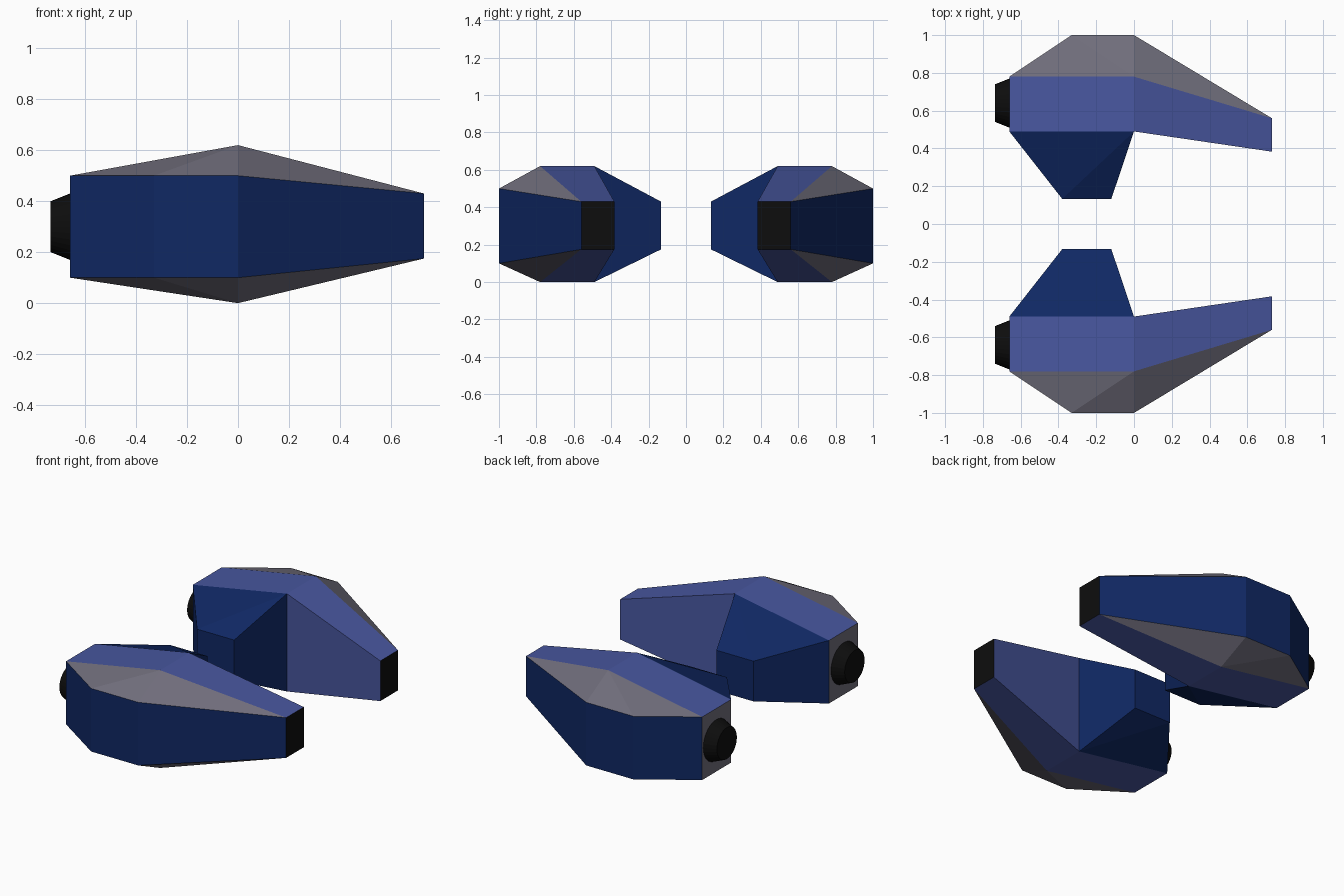
import bpy, bmesh, math

cube = bpy.data.objects.get("Cube")
if cube:
    bpy.data.objects.remove(cube)


def material(name, color):
    m = bpy.data.materials.new(name)
    m.diffuse_color = (*color, 1)
    m.use_nodes = True
    m.node_tree.nodes["Principled BSDF"].inputs["Base Color"].default_value = (*color, 1)
    return m


NAVY, BLUE, GREY, BLACK = range(4)
MATS = [material("navy", (0.005, 0.021, 0.127)),
        material("mid blue", (0.065, 0.095, 0.35)),
        material("warm grey", (0.162, 0.155, 0.2)),
        material("black", (0.004, 0.004, 0.004))]

# Plan corners of one pod: x, y, lower z, upper z
CORNERS = {
    "tail_in": (-0.66, 0.49, 0.10, 0.50),
    "tail_out": (-0.66, 0.78, 0.10, 0.50),
    "out_rear": (-0.33, 1.00, 0.10, 0.50),
    "out_mid": (0.00, 1.00, 0.10, 0.50),
    "nose_out": (0.73, 0.56, 0.175, 0.43),
    "nose_in": (0.73, 0.383, 0.175, 0.43),
    "mid_in": (0.00, 0.49, 0.00, 0.62),
    "fin_front": (-0.12, 0.133, 0.175, 0.43),
    "fin_rear": (-0.38, 0.133, 0.175, 0.43),
    "ridge": (0.00, 0.78, 0.00, 0.62),
}

# Upright walls run around the outline; each has its own colour
OUTLINE = [n for n in CORNERS if n != "ridge"]
WALL_COLORS = {"tail_in": GREY, "nose_out": BLACK, "nose_in": BLUE}

# Panels repeated on the upper and lower side
PANELS = [
    ("tail_in tail_out ridge mid_in", BLUE),
    ("mid_in ridge nose_out nose_in", BLUE),
    ("tail_out out_rear ridge", GREY),
    ("out_rear out_mid ridge", GREY),
    ("out_mid nose_out ridge", GREY),
    ("tail_in mid_in fin_rear", NAVY),
    ("mid_in fin_front fin_rear", NAVY),
]


def add_pod(name, side):
    bm = bmesh.new()
    low = {n: bm.verts.new((x, side * y, a)) for n, (x, y, a, b) in CORNERS.items()}
    high = {n: bm.verts.new((x, side * y, b)) for n, (x, y, a, b) in CORNERS.items()}
    for level in (low, high):
        for names, color in PANELS:
            bm.faces.new([level[n] for n in names.split()]).material_index = color
    for a, b in zip(OUTLINE, OUTLINE[1:] + OUTLINE[:1]):
        wall = bm.faces.new((low[a], low[b], high[b], high[a]))
        wall.material_index = WALL_COLORS.get(a, NAVY)
    bmesh.ops.recalc_face_normals(bm, faces=bm.faces)
    mesh = bpy.data.meshes.new(name)
    bm.to_mesh(mesh)
    bm.free()
    for m in MATS:
        mesh.materials.append(m)
    bpy.context.collection.objects.link(bpy.data.objects.new(name, mesh))


def add_nozzle(name, side):
    # Tapered exhaust pointing towards -x
    bpy.ops.mesh.primitive_cone_add(
        vertices=32, radius1=0.13, radius2=0.1, depth=0.075,
        location=(-0.6975, side * 0.64, 0.3), rotation=(0, -math.pi / 2, 0))
    ob = bpy.context.object
    ob.name = name
    ob.data.materials.append(MATS[BLACK])


for label, side in (("back", 1), ("front", -1)):
    add_pod(label + "_pod", side)
    add_nozzle(label + "_nozzle", side)
